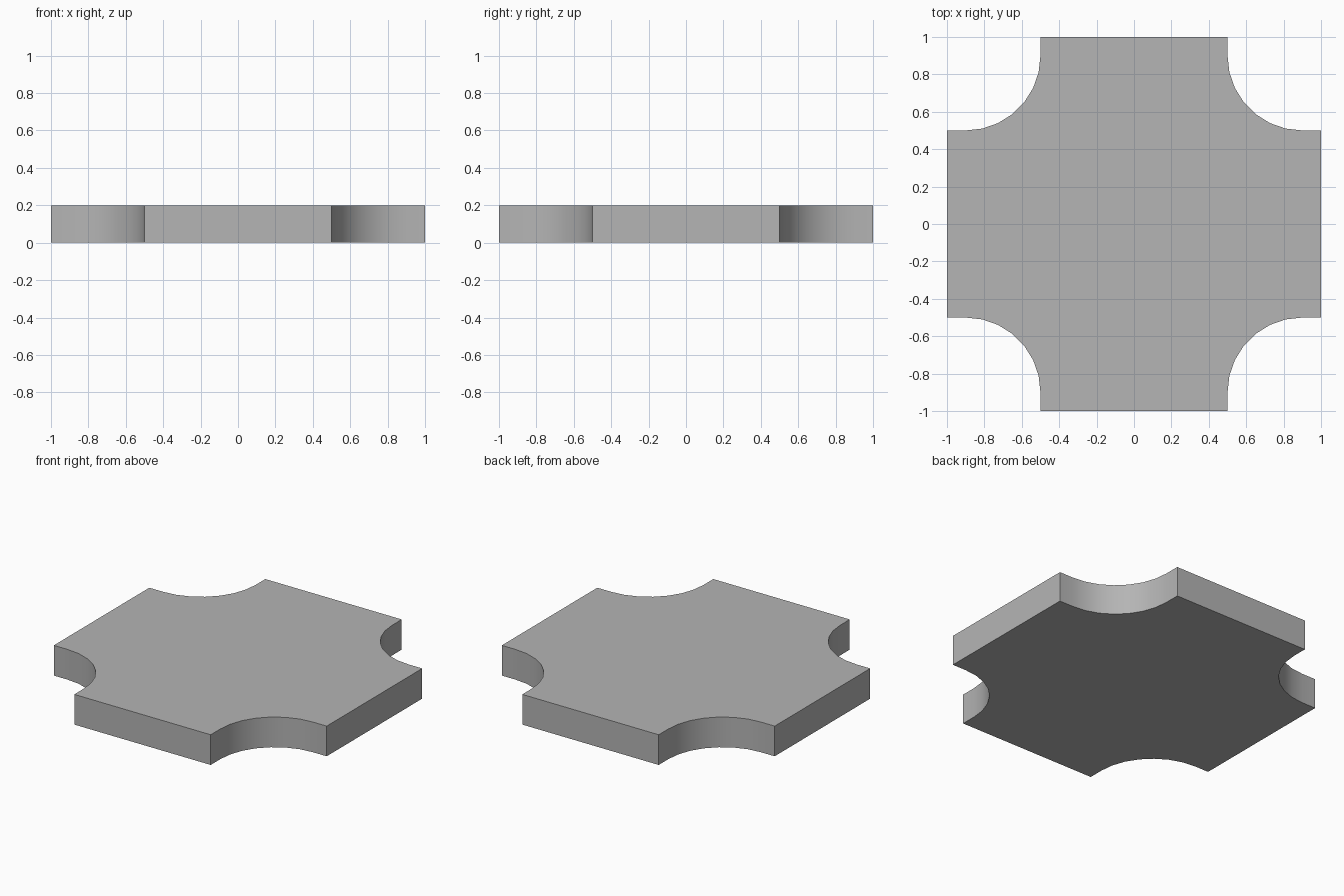
import bpy, bmesh
from math import cos, sin, pi

if "Cube" in bpy.data.objects:
    bpy.data.objects.remove(bpy.data.objects["Cube"])

HALF, CENTRE, RADIUS, HEIGHT, STEPS = 1.0, 0.9, 0.4, 0.2, 7

# Outline: square with a concave rounded notch at each corner, counter-clockwise;
# each notch is a quarter arc with a short straight run at both ends
arc = [(CENTRE - RADIUS * sin(i / STEPS * pi / 2),
        CENTRE - RADIUS * cos(i / STEPS * pi / 2)) for i in range(STEPS + 1)]
notch = [(HALF, CENTRE - RADIUS)] + arc + [(CENTRE - RADIUS, HALF)]
outline = []
for turn in range(4):
    for x, y in notch:
        for _ in range(turn):
            x, y = -y, x
        outline.append((x, y))

# Plate: outline face extruded upwards
bm = bmesh.new()
base = bm.faces.new([bm.verts.new((x, y, 0)) for x, y in outline])
top = bmesh.ops.extrude_face_region(bm, geom=[base], use_keep_orig=True)["geom"]
bmesh.ops.translate(bm, vec=(0, 0, HEIGHT),
                    verts=[g for g in top if isinstance(g, bmesh.types.BMVert)])
bmesh.ops.recalc_face_normals(bm, faces=bm.faces)
mesh = bpy.data.meshes.new("notched_plate")
bm.to_mesh(mesh)
bm.free()
plate = bpy.data.objects.new("notched_plate", mesh)
bpy.context.collection.objects.link(plate)

# Dark grey surface
grey = bpy.data.materials.new("dark_grey")
grey.diffuse_color = (0.46, 0.46, 0.46, 1)
grey.use_nodes = True
grey.node_tree.nodes["Principled BSDF"].inputs["Base Color"].default_value = grey.diffuse_color
mesh.materials.append(grey)

# Smooth the curved notches, keep the rims sharp
bpy.context.view_layer.objects.active = plate
plate.select_set(True)
bpy.ops.object.shade_smooth_by_angle(angle=pi / 6)
